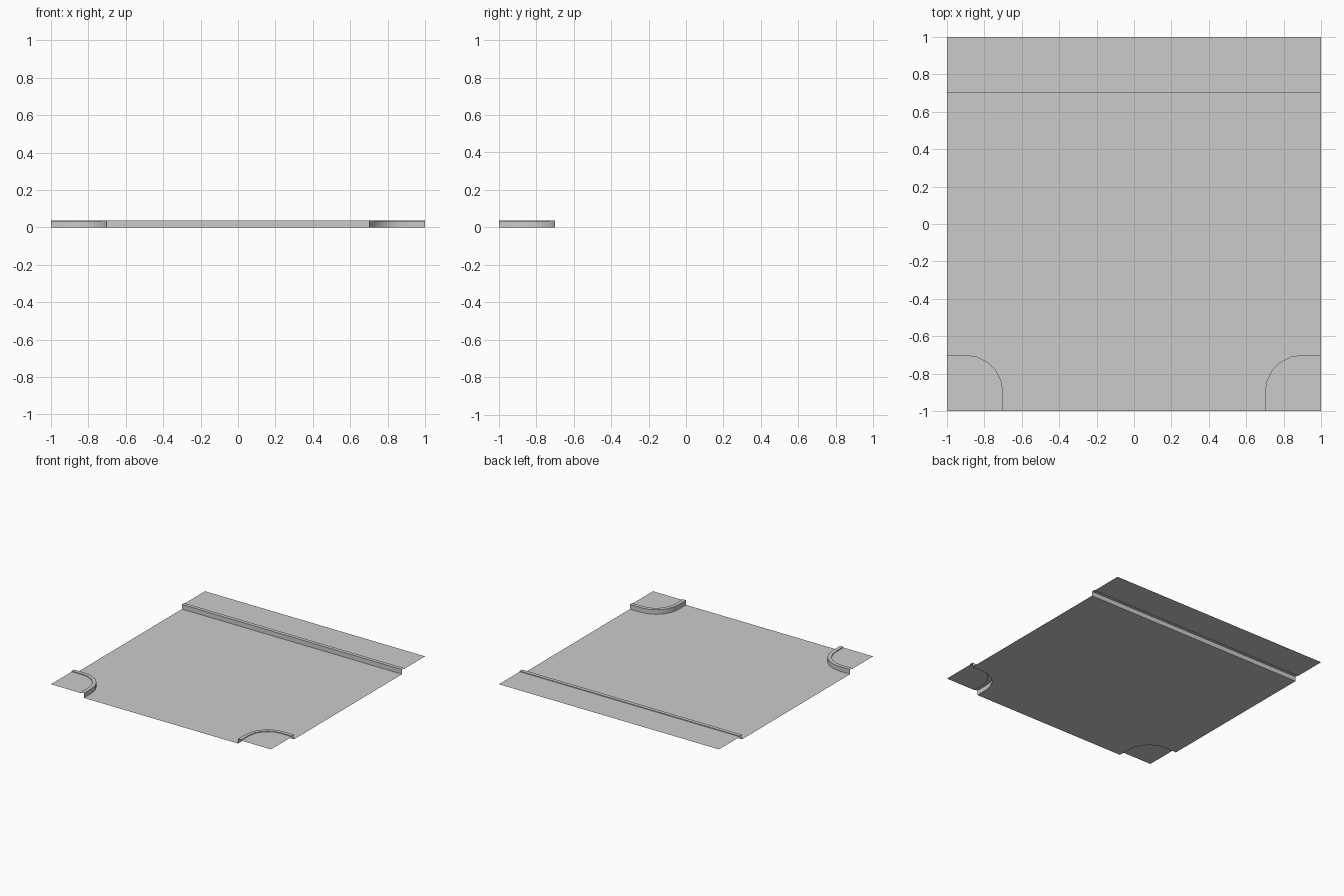
import bpy, bmesh, math

if "Cube" in bpy.data.objects:
    bpy.data.objects.remove(bpy.data.objects["Cube"])

CURB, WALK = 0.038, 0.032      # curb top and pavement heights
EDGE, LIP = 0.70, 0.73         # curb outer and inner lines
RADIUS, STEPS = 0.20, 5        # rounded corner


def make(name, faces):
    """Build a sheet object from lists of face corner points."""
    bm = bmesh.new()
    for pts in faces:
        bm.faces.new([bm.verts.new(p) for p in pts])
    bmesh.ops.remove_doubles(bm, verts=bm.verts, dist=1e-5)
    bmesh.ops.triangulate(bm, faces=[f for f in bm.faces if len(f.verts) > 4])
    me = bpy.data.meshes.new(name)
    bm.to_mesh(me)
    bm.free()
    ob = bpy.data.objects.new(name, me)
    bpy.context.collection.objects.link(ob)
    return ob


def corner_line(inset, side):
    """Plan line round a front corner, from the front edge to the side edge."""
    e, r, c = EDGE + inset, RADIUS - inset, EDGE + RADIUS
    pts = [(e, -1)]
    for i in range(STEPS + 1):
        a = math.pi / 2 * i / STEPS
        pts.append((c - r * math.cos(a), -c + r * math.sin(a)))
    pts.append((1, -e))
    return [(side * x, y) for x, y in pts]


def at(line, z):
    return [(x, y, z) for x, y in line]


def strips(rows, flip=False):
    """Quads between successive rows of points."""
    out = []
    for a, b in zip(rows, rows[1:]):
        for i in range(len(a) - 1):
            q = [a[i], b[i], b[i + 1], a[i + 1]]
            out.append(q[::-1] if flip else q)
    return out


# road surface, cut away at the rounded corners
right, left = corner_line(0, 1), corner_line(0, -1)
make("road", [at(right + [(1, EDGE), (-1, EDGE)] + left[::-1], 0)])

# straight curb and pavement along the back
profile = [(EDGE, 0), (EDGE, CURB), (LIP, CURB), (LIP, WALK), (1, WALK)]
rows = [[(1, y, z), (-1, y, z)] for y, z in profile]
make("back_curb", strips(rows[:4]))
make("back_pavement", strips(rows[3:]))

# rounded curbs and pavement at the two front corners
for side, label in ((1, "right"), (-1, "left")):
    outer, inner = corner_line(0, side), corner_line(LIP - EDGE, side)
    rows = [at(outer, 0), at(outer, CURB), at(inner, CURB), at(inner, WALK)]
    make(label + "_corner_curb", strips(rows, flip=side > 0))
    plate = at(inner + [(side, -1)], WALK)
    make(label + "_corner_pavement", [plate[::-1] if side > 0 else plate])
    ob = bpy.data.objects[label + "_corner_curb"]
    bpy.context.view_layer.objects.active = ob
    bpy.ops.object.select_all(action='DESELECT')
    ob.select_set(True)
    bpy.ops.object.shade_smooth_by_angle(angle=math.radians(30))

# centre the model height on the ground and keep normals facing up
for ob in bpy.data.objects:
    up = sum(p.normal.z * p.area for p in ob.data.polygons)
    if up < 0:
        ob.data.flip_normals()
